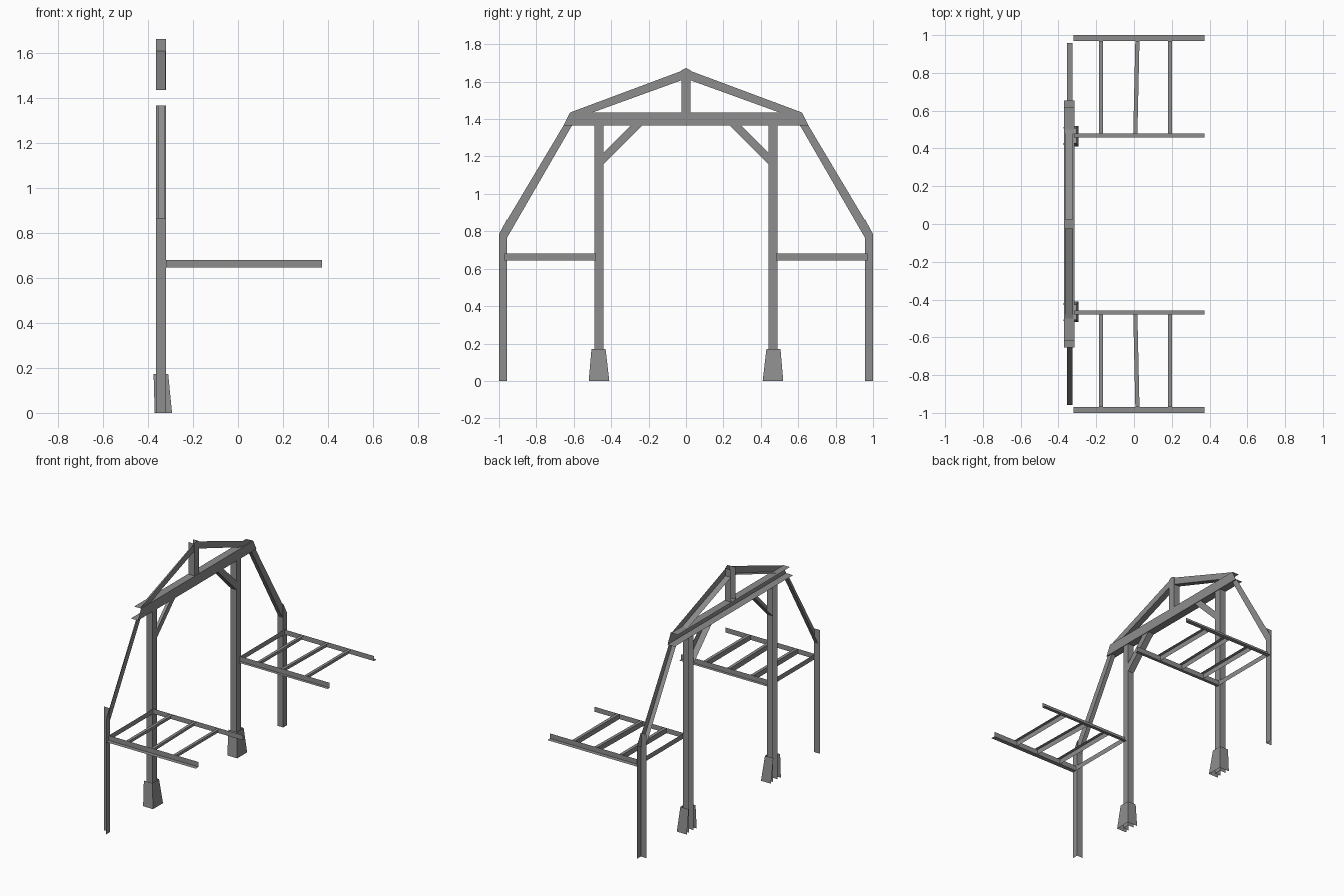
import bpy, bmesh

cube = bpy.data.objects.get("Cube")
if cube:
    bpy.data.objects.remove(cube, do_unlink=True)

steel = bpy.data.materials.new("grey steel")
steel.use_nodes = True
GREY = (0.27, 0.27, 0.27, 1)
steel.diffuse_color = GREY
steel.node_tree.nodes["Principled BSDF"].inputs["Base Color"].default_value = GREY

FRONT, BACK = -0.32, -0.365   # web plane and flange depth of the frame


def finish(name, bm, mirror):
    mesh = bpy.data.meshes.new(name)
    bm.to_mesh(mesh)
    bm.free()
    mesh.materials.append(steel)
    obj = bpy.data.objects.new(name, mesh)
    bpy.context.collection.objects.link(obj)
    if mirror:
        mod = obj.modifiers.new("Mirror", "MIRROR")
        mod.use_axis = (False, True, False)
        mod.use_mirror_merge = False
    return obj


def pressed(name, outline, flanges, front=FRONT, back=BACK, mirror=True):
    """Sheet cut to a y-z outline, with the listed edges folded back along -x."""
    bm = bmesh.new()
    web = [bm.verts.new((front, y, z)) for y, z in outline]
    bm.faces.new(web)
    for i in flanges:
        a, b = web[i], web[(i + 1) % len(web)]
        c = bm.verts.new((back, b.co.y, b.co.z))
        d = bm.verts.new((back, a.co.y, a.co.z))
        bm.faces.new((b, a, d, c))
    return finish(name, bm, mirror)


def folded(name, start, end, section):
    """Open section of (sideways, z) points swept level between two x-y points."""
    bm = bmesh.new()
    along_x = abs(end[0] - start[0]) > abs(end[1] - start[1])
    rows = []
    for x, y in (start, end):
        rows.append([bm.verts.new((x, y + s, z) if along_x else (x + s, y, z))
                     for s, z in section])
    for i in range(len(section) - 1):
        bm.faces.new((rows[0][i], rows[0][i + 1], rows[1][i + 1], rows[1][i]))
    return finish(name, bm, True)


# Angle-iron outer posts and the sloping struts above them
pressed("outer_posts", [(0.957, 0), (1, 0), (1, 0.785), (0.957, 0.865)], [3])
pressed("sloping_struts",
        [(0.957, 0.765), (0.998, 0.79), (0.655, 1.365), (0.61, 1.365)], [3],
        FRONT - 0.005, BACK + 0.01)

# Channel main posts with tapered feet
pressed("main_posts", [(0.44, 0.0), (0.49, 0.0), (0.49, 1.365), (0.44, 1.365)], [1, 3])
bm = bmesh.new()
levels = []
for z, y0, y1, x0, x1 in ((0, 0.41, 0.52, -0.37, -0.293), (0.172, 0.43, 0.505, -0.375, -0.31)):
    levels.append([bm.verts.new((x, y, z)) for x, y in ((x0, y0), (x1, y0), (x1, y1), (x0, y1))])
for i in range(3):
    bm.faces.new((levels[0][i], levels[0][i + 1], levels[1][i + 1], levels[1][i]))
finish("tapered_feet", bm, True)

# Corner braces under the tie beam
pressed("corner_braces", [(0.44, 1.16), (0.44, 1.22), (0.295, 1.365), (0.235, 1.365)], [3])

# Tie beam, king post and rafters
pressed("tie_beam", [(-0.655, 1.365), (0.655, 1.365), (0.62, 1.435), (-0.62, 1.435)], [0, 2],
        -0.316, -0.37, mirror=False)
pressed("king_post", [(-0.025, 1.435), (0.025, 1.435), (0.025, 1.66), (0, 1.673), (-0.025, 1.66)],
        [1, 4], mirror=False)
pressed("rafters", [(0.5, 1.435), (0.62, 1.435), (0.025, 1.657), (0.025, 1.607)], [3],
        FRONT - 0.002)

# Side platforms: angle rails, end plate and joists
LOW, HIGH = 0.645, 0.68
RAIL_END = 0.373
folded("outer_rails", (FRONT, 0.97), (RAIL_END, 0.97), [(0, HIGH), (0, LOW), (0.03, LOW)])
folded("inner_rails", (FRONT, 0.48), (RAIL_END, 0.48), [(0, HIGH), (0, LOW), (-0.022, LOW)])
folded("end_plates", (FRONT, 0.48), (FRONT, 0.957), [(0, LOW), (0, HIGH)])
for label, x_in, x_out in (("back", -0.175, -0.175), ("middle", 0.007, 0.018), ("front", 0.19, 0.19)):
    folded(label + "_joists", (x_in, 0.48), (x_out, 0.97),
           [(-0.011, LOW), (-0.011, HIGH), (0.011, HIGH)])
